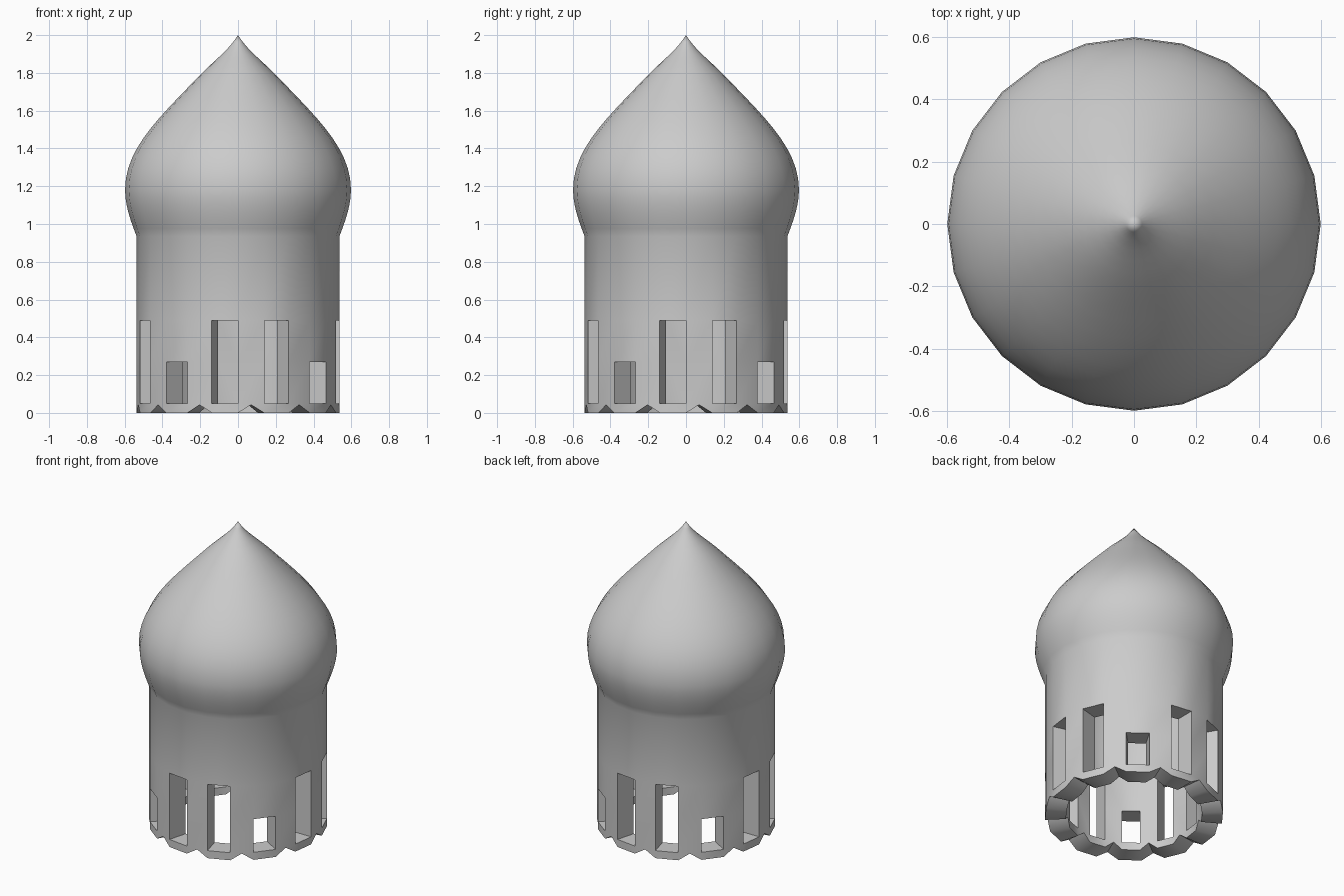
import bpy, bmesh, math
from mathutils import Vector
from mathutils.geometry import interpolate_bezier

cube = bpy.data.objects.get("Cube")
if cube:
    bpy.data.objects.remove(cube, do_unlink=True)

SIDES = 24
RADIUS = 0.537
INNER = 0.765        # inner wall radius relative to the outer
NECK = 0.935
SILL, SHORT_TOP, TALL_TOP = 0.05, 0.27, 0.49

grey = bpy.data.materials.new("stone grey")
grey.use_nodes = True
colour = (0.6, 0.6, 0.6, 1)
grey.diffuse_color = colour
grey.node_tree.nodes["Principled BSDF"].inputs["Base Color"].default_value = colour

# Profile: straight wall, then a bulging onion dome with a pointed tip
profile = [(RADIUS, z) for z in (0, SILL, SHORT_TOP, TALL_TOP)]
curves = [
    ((RADIUS, NECK), (0.57, 1.02), (0.598, 1.1), (0.598, 1.18), 7),
    ((0.598, 1.18), (0.598, 1.4), (0.42, 1.56), (0.2, 1.79), 12),
    ((0.2, 1.79), (0.11, 1.88), (0.05, 1.92), (0, 2), 7),
]
for a, b, c, d, count in curves:
    points = interpolate_bezier(*[Vector((r, z, 0)) for r, z in (a, b, c, d)], count)
    profile += [(p.x, p.y) for p in points[:-1]]
profile.append((0, 2))

bm = bmesh.new()


def point(column, r, z):
    angle = math.tau * column / SIDES - math.pi / 2
    return bm.verts.new((r * math.cos(angle), r * math.sin(angle), z))


for k in range(SIDES):
    # Every other side has a window; every third window is short
    window_top = 0 if k % 2 == 0 else SHORT_TOP if k % 6 == 3 else TALL_TOP
    for (r0, z0), (r1, z1) in zip(profile, profile[1:]):
        if z0 >= SILL and z1 <= window_top:
            continue
        corners = [point(k, r0, z0)]
        if z0 == 0 and k % 2 == 0:
            # V-shaped notch under each plain side
            corners.append(point(k + 0.5, RADIUS * math.cos(math.pi / SIDES), 0.043))
        corners += [point(k + 1, r0, z0), point(k + 1, r1, z1)]
        if r1 > 0:
            corners.append(point(k, r1, z1))
        bm.faces.new(corners)
bmesh.ops.remove_doubles(bm, verts=bm.verts, dist=0.0005)

# Give the shell its thickness, including window reveals and the lower rim
result = bmesh.ops.extrude_face_region(bm, geom=bm.faces[:], use_keep_orig=True)
for v in result["geom"]:
    if isinstance(v, bmesh.types.BMVert):
        v.co.x *= INNER
        v.co.y *= INNER
        if v.co.z > NECK:
            v.co.z = NECK + (v.co.z - NECK) * 0.85
bmesh.ops.recalc_face_normals(bm, faces=bm.faces)

mesh = bpy.data.meshes.new("domed_tower")
bm.to_mesh(mesh)
bm.free()
mesh.materials.append(grey)
tower = bpy.data.objects.new("domed_tower", mesh)
bpy.context.collection.objects.link(tower)
bpy.context.view_layer.objects.active = tower
tower.select_set(True)
bpy.ops.object.shade_smooth_by_angle(angle=math.radians(35))
